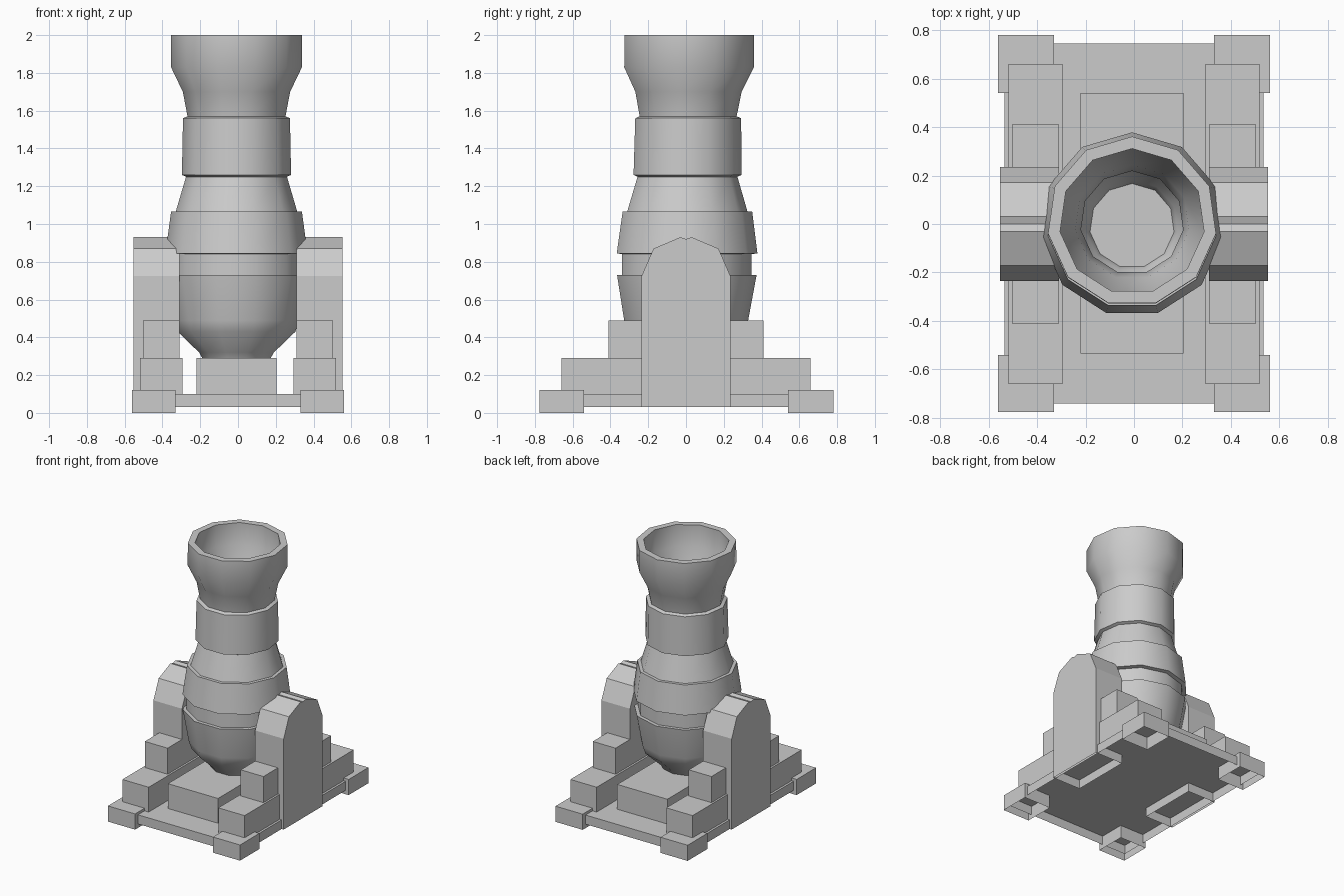
import bpy, bmesh, math

if "Cube" in bpy.data.objects:
    bpy.data.objects.remove(bpy.data.objects["Cube"])

SIDES = 11


def finish(name, bm):
    bmesh.ops.recalc_face_normals(bm, faces=bm.faces[:])
    mesh = bpy.data.meshes.new(name)
    bm.to_mesh(mesh)
    bm.free()
    obj = bpy.data.objects.new(name, mesh)
    bpy.context.collection.objects.link(obj)
    return obj


def prism(name, outline, x0, x1, open_bottom=True):
    """Extrude a (y, z) outline along x, starting with the bottom edge."""
    bm = bmesh.new()
    a = [bm.verts.new((x0, y, z)) for y, z in outline]
    b = [bm.verts.new((x1, y, z)) for y, z in outline]
    bm.faces.new(a)
    bm.faces.new(b[::-1])
    n = len(a)
    for i in range(n):
        j = (i + 1) % n
        if i == 0 and open_bottom:
            continue
        bm.faces.new((a[i], b[i], b[j], a[j]))
    obj = finish(name, bm)
    # open shells: make sure the faces point outwards
    top = max(obj.data.polygons, key=lambda p: p.center.z)
    if top.normal.z < 0:
        obj.data.flip_normals()
    return obj


def box(name, x0, x1, y0, y1, z0, z1):
    return prism(name, [(y0, z0), (y1, z0), (y1, z1), (y0, z1)], x0, x1)


# Barrel: closed shell turned from outer profile (bottom to top), then bore
outer = [(.18, .285), (.2, .32), (.315, .43), (.335, .49), (.377, .73),
         (.35, .73), (.35, .84), (.38, .845), (.35, 1.065), (.325, 1.065),
         (.27, 1.25), (.292, 1.26), (.286, 1.56), (.262, 1.57),
         (.287, 1.70), (.35, 1.83), (.35, 2.0)]
bore = [(.3, 2.0), (.3, 1.83), (.237, 1.70), (.213, 1.57), (.22, 1.25),
        (.285, 1.05), (.30, .84), (.30, .73), (.275, .45), (.19, .34),
        (.175, .29)]
bm = bmesh.new()
rings = []
for r, z in outer + bore:
    cy = -.008 + .011 * (z - .3)
    ring = []
    for i in range(SIDES):
        a = math.pi / 2 + 2 * math.pi * i / SIDES
        ring.append(bm.verts.new((-.008 + r * math.cos(a), cy + r * math.sin(a), z)))
    rings.append(ring)
for k, ring in enumerate(rings):
    nxt = rings[(k + 1) % len(rings)]
    for i in range(SIDES):
        j = (i + 1) % SIDES
        bm.faces.new((ring[i], ring[j], nxt[j], nxt[i]))
barrel = finish("barrel", bm)
bpy.context.view_layer.objects.active = barrel
barrel.select_set(True)
bpy.ops.object.shade_smooth_by_angle(angle=math.radians(34))

# Base plate and the block under the barrel
box("base_plate", -.535, .535, -.74, .745, .03, .10)
box("centre_block", -.22, .205, -.535, .54, .10, .29)

# Side cheeks with notched rounded tops, stepped blocks and corner feet
cheek = [(-.235, .03), (.235, .03), (.235, .725), (.172, .87), (.03, .93),
         (0, .92), (-.03, .93), (-.172, .87), (-.235, .725)]
for side, s in (("left", -1), ("right", 1)):
    def span(a, b):
        return sorted((s * a, s * b))
    prism(side + "_cheek", cheek, *span(.31, .552))
    box(side + "_upper_step", *span(.31, .503), -.41, .41, .29, .49)
    box(side + "_lower_step", *span(.295, .518), -.66, .66, .10, .29)
    for end, y0, y1 in (("front", -.775, -.54), ("back", .54, .78)):
        box(f"{side}_{end}_foot", *span(.33, .56), y0, y1, 0, .12)
